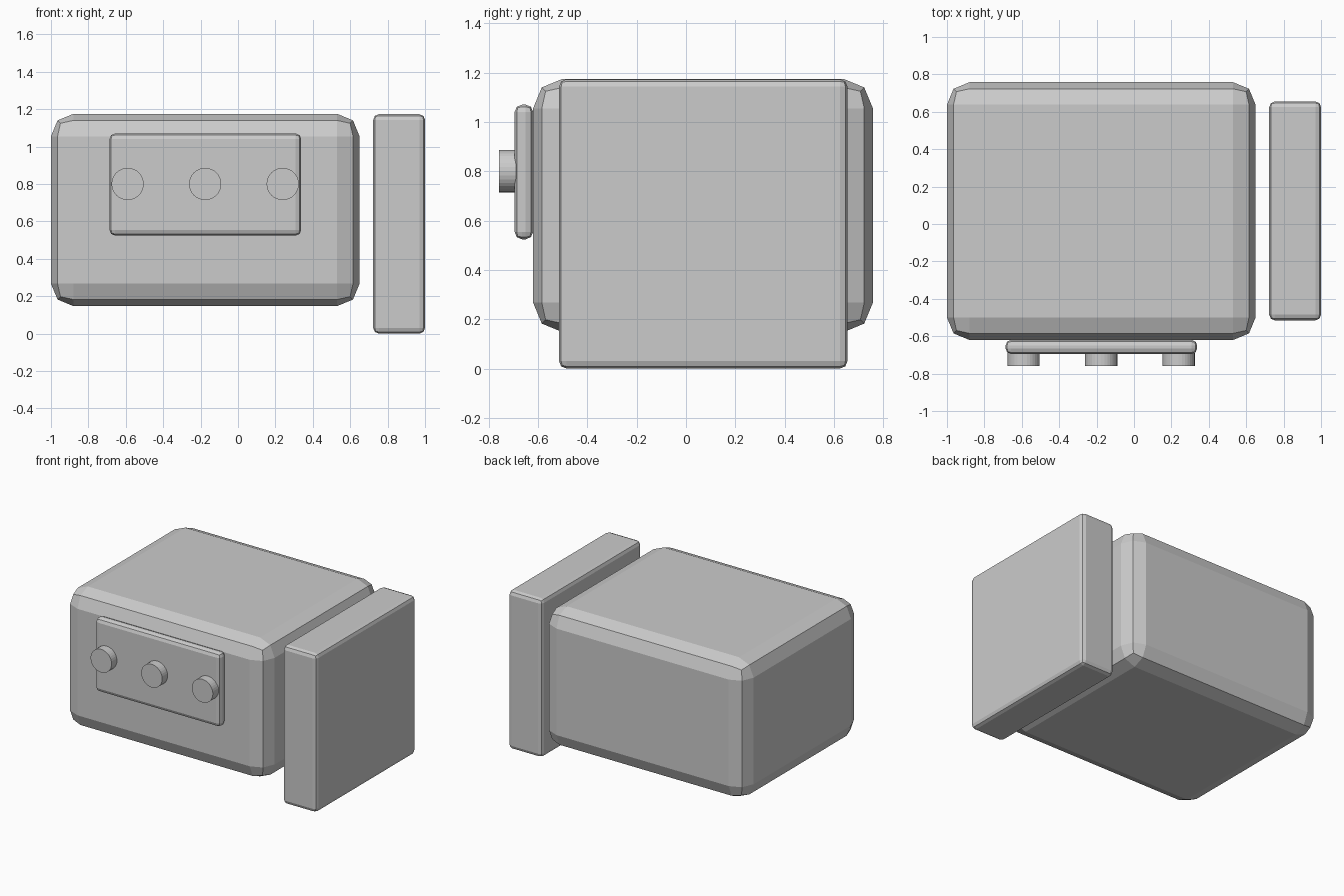
import bpy
import math

if "Cube" in bpy.data.objects:
    bpy.data.objects.remove(bpy.data.objects["Cube"])

grey = bpy.data.materials.new("plain grey")
grey.diffuse_color = (0.6, 0.6, 0.6, 1)
grey.use_nodes = True
grey.node_tree.nodes["Principled BSDF"].inputs["Base Color"].default_value = grey.diffuse_color


def rounded_box(name, low, high, bevel):
    """Box between two corners with two-step rounded edges."""
    bpy.ops.mesh.primitive_cube_add(
        size=1, location=[(a + b) / 2 for a, b in zip(low, high)])
    ob = bpy.context.object
    ob.name = name
    ob.scale = [b - a for a, b in zip(low, high)]
    bpy.ops.object.transform_apply(location=False, rotation=False, scale=True)
    mod = ob.modifiers.new("rounded edges", "BEVEL")
    mod.width = bevel
    mod.segments = 2
    ob.data.materials.append(grey)
    return ob


# Main casing, control panel on its front, and the open door beside it
rounded_box("casing", (-1.0, -0.62, 0.147), (0.65, 0.758, 1.175), 0.12)
rounded_box("control_panel", (-0.687, -0.695, 0.524), (0.338, -0.62, 1.07), 0.03)
rounded_box("side_slab", (0.723, -0.515, 0.0), (1.0, 0.655, 1.173), 0.03)

# Row of three round knobs
for i in range(3):
    bpy.ops.mesh.primitive_cylinder_add(
        vertices=32, radius=0.086, depth=0.068,
        location=(-0.59 + i * 0.4145, -0.724, 0.80),
        rotation=(math.pi / 2, 0, 0))
    knob = bpy.context.object
    knob.name = f"knob_{i + 1}"
    knob.data.materials.append(grey)
